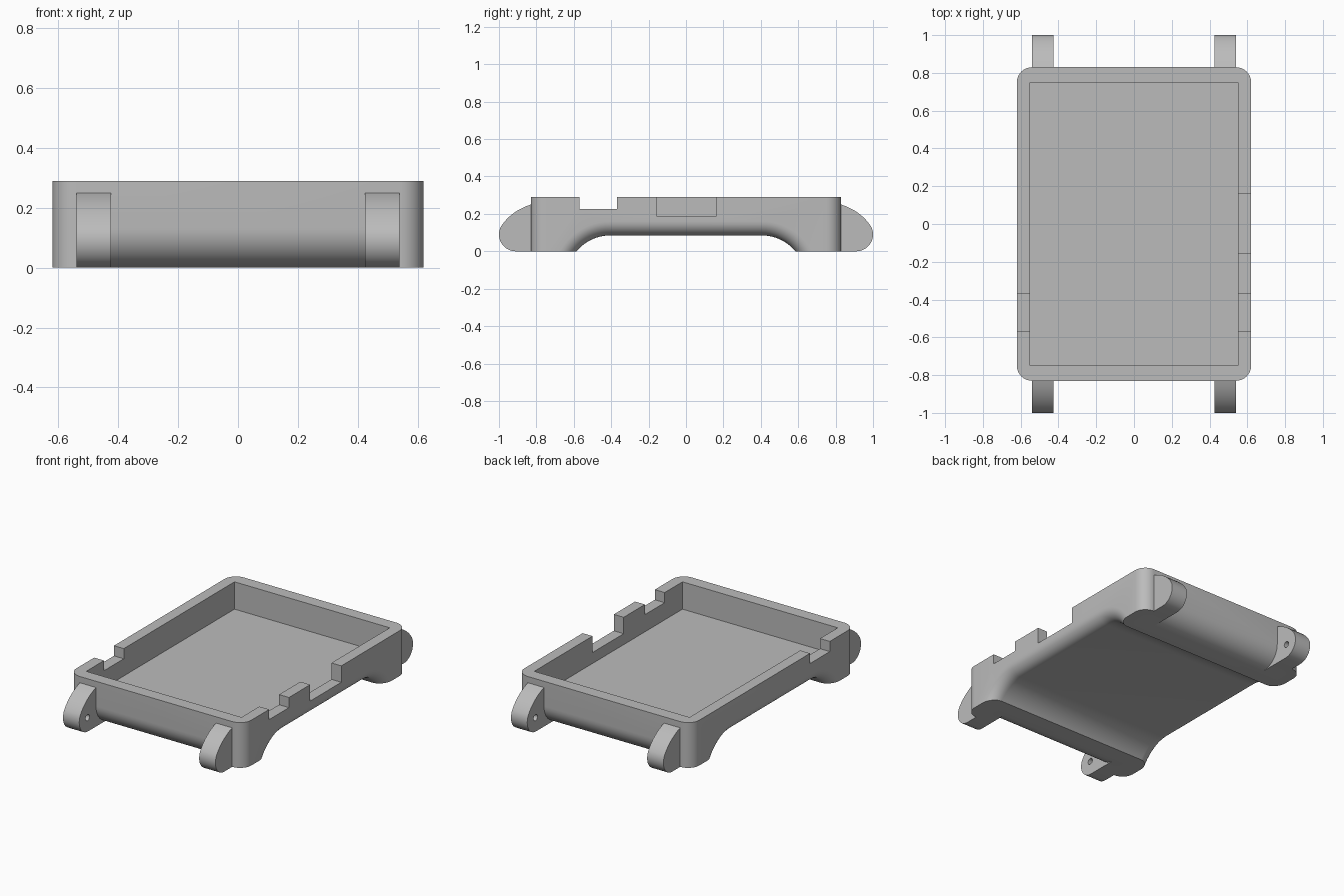
import bpy, bmesh
from math import sin, cos, pi, sqrt, asin
from mathutils import Vector

if "Cube" in bpy.data.objects:
    bpy.data.objects.remove(bpy.data.objects["Cube"], do_unlink=True)

grey = bpy.data.materials.new("case_grey")
grey.use_nodes = True
colour = (0.5, 0.5, 0.5, 1)
grey.diffuse_color = colour
grey.node_tree.nodes["Principled BSDF"].inputs["Base Color"].default_value = colour


def loft(name, rings):
    """Closed solid through matching rings of points."""
    bm = bmesh.new()
    loops = [[bm.verts.new(p) for p in ring] for ring in rings]
    n = len(loops[0])
    for a, b in zip(loops, loops[1:]):
        for i in range(n):
            j = (i + 1) % n
            bm.faces.new((a[i], a[j], b[j], b[i]))
    bm.faces.new(loops[0])
    bm.faces.new(loops[-1])
    bmesh.ops.recalc_face_normals(bm, faces=bm.faces)
    mesh = bpy.data.meshes.new(name)
    bm.to_mesh(mesh)
    bm.free()
    mesh.materials.append(grey)
    ob = bpy.data.objects.new(name, mesh)
    bpy.context.collection.objects.link(ob)
    return ob


def prism_x(name, profile, x0, x1):
    """Extrude a (y, z) profile along x."""
    return loft(name, [[(x, y, z) for y, z in profile] for x in (x0, x1)])


def box(name, x0, x1, y0, y1, z0, z1):
    return prism_x(name, [(y0, z0), (y1, z0), (y1, z1), (y0, z1)], x0, x1)


def arc(cy, cz, r, a0, a1, steps):
    return [(cy + r * cos(a0 + (a1 - a0) * i / steps),
             cz + r * sin(a0 + (a1 - a0) * i / steps)) for i in range(steps + 1)]


def cut(target, cutter):
    mod = target.modifiers.new("cut", 'BOOLEAN')
    mod.operation = 'DIFFERENCE'
    mod.solver = 'EXACT'
    mod.object = cutter
    bpy.context.view_layer.objects.active = target
    bpy.ops.object.modifier_apply(modifier=mod.name)
    bpy.data.objects.remove(cutter, do_unlink=True)


def smooth(ob):
    bpy.ops.object.select_all(action='DESELECT')
    ob.select_set(True)
    bpy.context.view_layer.objects.active = ob
    bpy.ops.object.shade_smooth_by_angle(angle=pi / 6)


W, L, H, R = 0.62, 0.83, 0.29, 0.08

# Case body: rounded block
outline = []
for k, (sx, sy) in enumerate([(1, 1), (-1, 1), (-1, -1), (1, -1)]):
    outline += arc(sx * (W - R), sy * (L - R), R, k * pi / 2, (k + 1) * pi / 2, 8)
body = loft("case_body", [[(x, y, z) for x, y in outline] for z in (0, H)])

# Tray cavity
cut(body, box("cavity_cutter", -0.55, 0.55, -0.75, 0.75, 0.115, 0.5))

# Port notches in the side walls
for x0, x1, y0, y1, z in [(0.5, 0.7, -0.57, -0.37, 0.225),
                          (-0.7, -0.5, -0.57, -0.37, 0.225),
                          (0.5, 0.7, -0.155, 0.16, 0.185)]:
    cut(body, box("notch_cutter", x0, x1, y0, y1, z, 0.5))

# Underside arch, flaring at both sides to round the lower edges
ARCH_Y, ARCH_Z, ARCH_R, EDGE = 0.405, 0.085, 0.233, 0.075
centre_z = ARCH_Z - ARCH_R


def arch_ring(x, grow):
    r = ARCH_R + grow
    a = asin((-0.02 - centre_z) / r)
    side = arc(ARCH_Y, centre_z, r, a, pi / 2, 12)
    return [(x, y, z) for y, z in side] + [(x, -y, z) for y, z in reversed(side)]


steps = [i / 8 * pi / 2 for i in range(9)]
flare = [(W - EDGE + EDGE * sin(t), EDGE * (1 - cos(t))) for t in steps]
flare.append((W + 0.05, EDGE))
rings = [arch_ring(-x, g) for x, g in reversed(flare)] + [arch_ring(x, g) for x, g in flare]
cut(body, loft("arch_cutter", rings))

# Rounded lower edge between each pair of lugs
ROUND = 0.13
LUG_IN, LUG_OUT = 0.425, 0.54
for s in (1, -1):
    curve = arc(L - ROUND, ROUND, ROUND, -pi / 2, 0, 12)
    profile = curve + [(L + 0.05, ROUND), (L + 0.05, -0.05), (L - ROUND, -0.05)]
    cut(body, prism_x("edge_cutter", [(s * y, z) for y, z in profile], -LUG_IN, LUG_IN))
smooth(body)

# Strap lugs with a blind pin hole on each inner face
tip = arc(0.91, 0.09, 0.09, -pi / 2, pi / 6, 12)
a, b, c = Vector(tip[-1]), Vector((0.935, 0.215)), Vector((L, 0.25))
top = [tuple(a * (1 - t) ** 2 + b * 2 * t * (1 - t) + c * t * t)
       for t in [i / 8 for i in range(1, 9)]]
lug_profile = [(L, 0)] + tip + top
for sy, end in ((-1, "front"), (1, "back")):
    for sx, side in ((1, "left"), (-1, "right")):
        lug = prism_x(f"{end}_{side}_lug", [(sy * y, z) for y, z in lug_profile],
                      sx * LUG_IN, sx * LUG_OUT)
        hole = arc(sy * 0.915, 0.09, 0.02, 0, 2 * pi, 16)[:-1]
        cut(lug, prism_x("hole_cutter", hole, sx * 0.4, sx * 0.49))
        smooth(lug)
